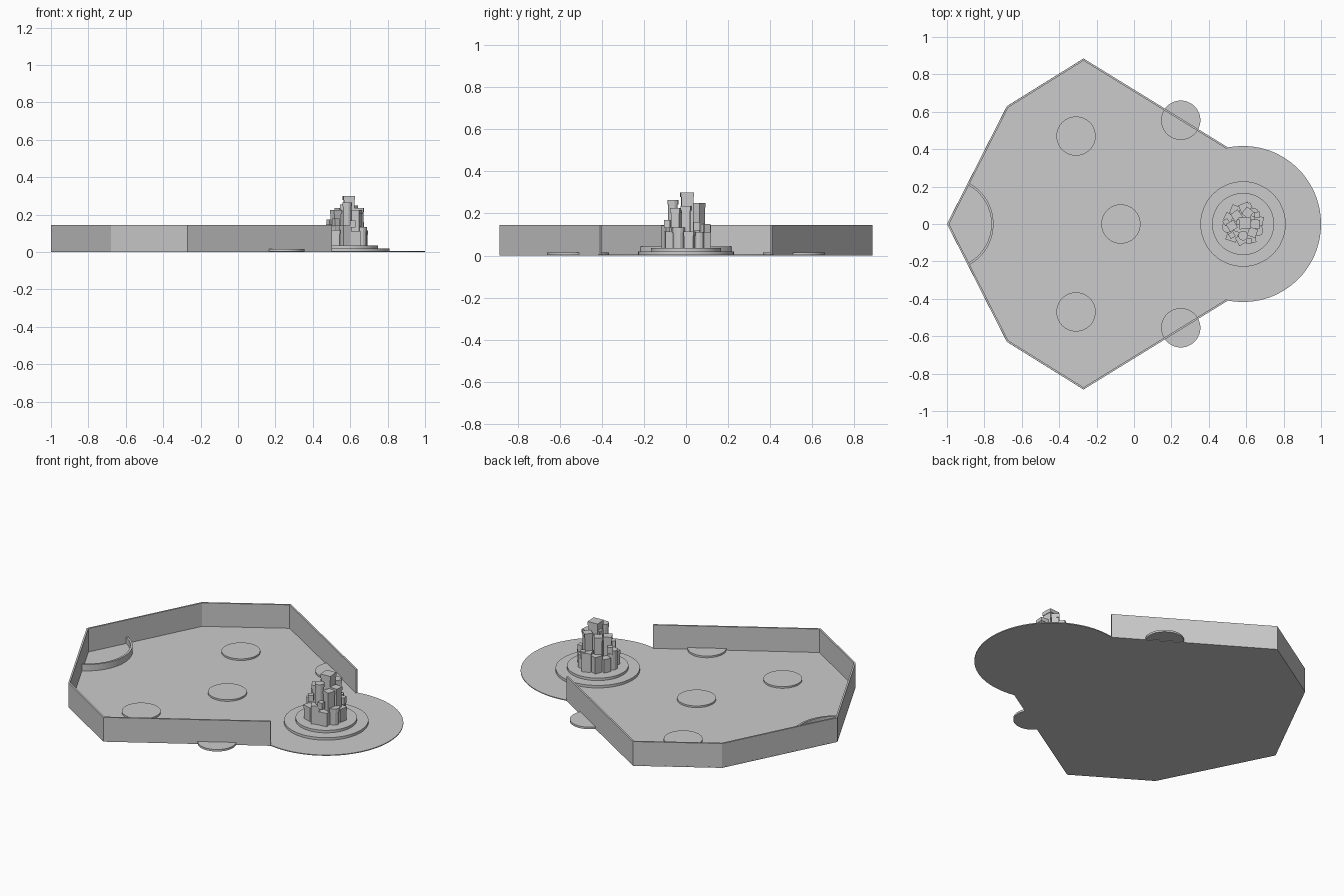
import bpy, bmesh, math, random
from mathutils import Vector

if "Cube" in bpy.data.objects:
    bpy.data.objects.remove(bpy.data.objects["Cube"])

random.seed(4)


def new_object(name, bm, smooth=False):
    bmesh.ops.recalc_face_normals(bm, faces=bm.faces)
    mesh = bpy.data.meshes.new(name)
    bm.to_mesh(mesh)
    bm.free()
    ob = bpy.data.objects.new(name, mesh)
    bpy.context.collection.objects.link(ob)
    if smooth:
        bpy.ops.object.select_all(action='DESELECT')
        bpy.context.view_layer.objects.active = ob
        ob.select_set(True)
        bpy.ops.object.shade_smooth_by_angle(angle=math.radians(30))
    return ob


def prism(name, outline, z0, z1, smooth=False):
    bm = bmesh.new()
    face = bm.faces.new([bm.verts.new((x, y, z0)) for x, y in outline])
    top = bmesh.ops.extrude_face_region(bm, geom=[face])['geom']
    if face not in bm.faces[:]:
        bm.faces.new([v for v in bm.verts][:len(outline)])
    for v in top:
        if isinstance(v, bmesh.types.BMVert):
            v.co.z = z1
    return new_object(name, bm, smooth)


def circle(cx, cy, r, n=48, a0=0.0, a1=2 * math.pi, closed=True):
    steps = n if closed else n - 1
    return [(cx + r * math.cos(a0 + (a1 - a0) * i / steps),
             cy + r * math.sin(a0 + (a1 - a0) * i / steps)) for i in range(n)]


def wall(name, path, z0, z1, thickness):
    """Vertical strip along a path, thickened with mitred corners."""
    bm = bmesh.new()
    low = [bm.verts.new((x, y, z0)) for x, y in path]
    high = [bm.verts.new((x, y, z1)) for x, y in path]
    for i in range(len(path) - 1):
        bm.faces.new((low[i], low[i + 1], high[i + 1], high[i]))
    ob = new_object(name, bm)
    mod = ob.modifiers.new("thickness", 'SOLIDIFY')
    mod.thickness, mod.offset, mod.use_even_offset = thickness, 0, True
    return ob


# Field floor with a rounded bay at +x
half = [(0.5, 0.41), (-0.27, 0.885), (-0.68, 0.63)]
corners = half + [(-1, 0)] + [(x, -y) for x, y in reversed(half)]
CX, R = 0.583, 0.417
a = math.radians(100)
bay = circle(CX, 0, R, 48, -a, a, closed=False)
prism("floor", corners + bay, 0, 0.005)

# Outer wall, slightly inset from the floor edge
inset = [(0.5, 0.405), (-0.27, 0.879), (-0.676, 0.626)]
wall("outer_wall", inset + [(-0.994, 0)] + [(x, -y) for x, y in reversed(inset)],
     0, 0.145, 0.01)

# Low curved wall in the far corner
b = math.radians(62)
wall("corner_curb", circle(-1, 0, 0.243, 24, -b, b, closed=False), 0, 0.043, 0.012)

# Marker discs
for i, (x, y) in enumerate([(-0.07, 0), (-0.31, 0.47), (-0.31, -0.47),
                            (0.25, 0.555), (0.25, -0.555)]):
    prism(f"marker_disc_{i}", circle(x, y, 0.105), 0.003, 0.015, True)

# Stepped round base under the tower cluster
prism("tower_base_lower", circle(CX, 0, 0.228), 0.003, 0.02, True)
prism("tower_base_upper", circle(CX, 0, 0.166), 0.018, 0.035, True)


def tower(name, x, y, w, z0, z1, rot, sides=4, cap=True):
    r = w / 2 * (math.sqrt(2) if sides == 4 else 1.1)
    prism(name, circle(CX + x, y, r, sides, rot, rot + 2 * math.pi), z0, z1)
    if cap:
        prism(name + "_cap", circle(CX + x, y, r * 1.13, sides, rot,
                                    rot + 2 * math.pi), z1 - 0.022, z1)


# Cluster of towers: outer low ring, taller inner ring, central spire
for i in range(10):
    t = i * math.tau / 10 + 0.2
    tower(f"outer_tower_{i}", 0.085 * math.cos(t), 0.085 * math.sin(t),
          random.uniform(0.04, 0.055), 0.03, random.uniform(0.11, 0.155),
          random.uniform(0, 1.5), 12 if i % 4 == 1 else 4, i % 3 == 0)
inner = [(0.065, 0.0, 0.235), (0.025, 0.06, 0.25), (-0.035, 0.045, 0.235),
         (-0.06, -0.01, 0.225), (0.0, -0.062, 0.265), (0.05, -0.045, 0.225)]
for i, (x, y, z) in enumerate(inner):
    tower(f"inner_tower_{i}", x, y, 0.042, 0.03, z, random.uniform(0, 1.5),
          12 if i == 4 else 4)
tower("central_tower", 0.01, 0.005, 0.056, 0.03, 0.30, 0.85)

# Small blocks clinging to the cluster sides
for i, (x, y, z) in enumerate([(-0.09, 0.01, 0.155), (0.075, 0.05, 0.14),
                               (-0.06, -0.06, 0.16), (0.03, 0.095, 0.13),
                               (0.03, -0.09, 0.15), (-0.02, 0.01, 0.235)]):
    tower(f"side_block_{i}", x, y, 0.03, z - 0.02, z + 0.02,
          random.uniform(0, 1.5), 4, False)
